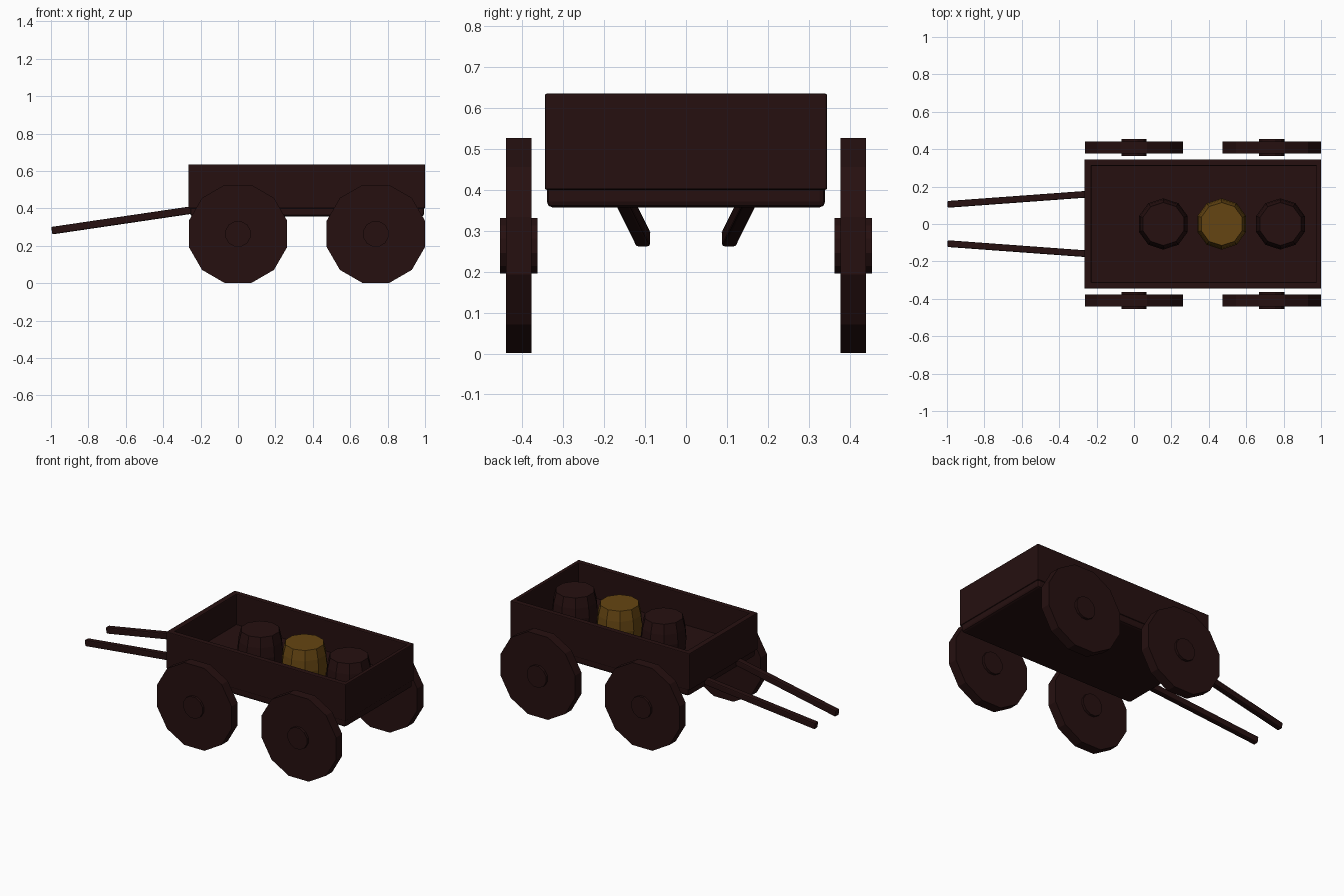
import bpy, bmesh, math
from mathutils import Vector

cube = bpy.data.objects.get("Cube")
if cube:
    bpy.data.objects.remove(cube, do_unlink=True)


def material(name, rgb):
    m = bpy.data.materials.new(name)
    m.use_nodes = True
    m.diffuse_color = (*rgb, 1)
    bsdf = m.node_tree.nodes["Principled BSDF"]
    bsdf.inputs["Base Color"].default_value = (*rgb, 1)
    bsdf.inputs["Roughness"].default_value = 0.8
    return m


wood = material("dark brown wood", (0.019, 0.005, 0.005))
gold = material("gold", (0.13, 0.06, 0.006))


def add_object(name, bm, mat, bevel=0):
    bmesh.ops.recalc_face_normals(bm, faces=bm.faces)
    mesh = bpy.data.meshes.new(name)
    bm.to_mesh(mesh)
    bm.free()
    mesh.materials.append(mat)
    ob = bpy.data.objects.new(name, mesh)
    bpy.context.collection.objects.link(ob)
    if bevel:
        mod = ob.modifiers.new("Bevel", "BEVEL")
        mod.width = bevel
        mod.segments = 2
    return ob


def box(name, lo, hi, bevel):
    lo, hi = Vector(lo), Vector(hi)
    bm = bmesh.new()
    bmesh.ops.create_cube(bm, size=1)
    bmesh.ops.scale(bm, vec=hi - lo, verts=bm.verts)
    bmesh.ops.translate(bm, vec=(lo + hi) / 2, verts=bm.verts)
    return add_object(name, bm, wood, bevel)


def lathe(name, profile, sides, turn, mat):
    """Closed solid from (radius, height) rings around z."""
    bm = bmesh.new()
    rings = []
    for r, z in profile:
        angles = [turn + math.tau * i / sides for i in range(sides)]
        rings.append([bm.verts.new((r * math.cos(a), r * math.sin(a), z)) for a in angles])
    for a, b in zip(rings, rings[1:]):
        for i in range(sides):
            j = (i + 1) % sides
            bm.faces.new((a[i], a[j], b[j], b[i]))
    bm.faces.new(rings[0])
    bm.faces.new(rings[-1])
    return add_object(name, bm, mat)


# Cart bed
box("floor", (-0.255, -0.34, 0.357), (0.995, 0.34, 0.44), 0.014)
box("front_wall", (-0.265, -0.345, 0.4), (-0.228, 0.345, 0.635), 0.005)
box("rear_wall", (0.975, -0.345, 0.4), (1.0, 0.345, 0.635), 0.005)
for side, s in (("left", 1), ("right", -1)):
    y0, y1 = sorted((s * 0.31, s * 0.345))
    box(side + "_side_wall", (-0.265, y0, 0.4), (1.0, y1, 0.635), 0.005)

    # Pull shafts
    a, b = Vector((-0.995, s * 0.105, 0.281)), Vector((-0.2, s * 0.163, 0.398))
    bm = bmesh.new()
    bmesh.ops.create_cube(bm, size=1)
    bmesh.ops.scale(bm, vec=((b - a).length, 0.036, 0.04), verts=bm.verts)
    shaft = add_object(side + "_shaft", bm, wood, 0.006)
    d = b - a
    shaft.location = (a + b) / 2
    shaft.rotation_euler = (0, -math.atan2(d.z, d.xy.length), math.atan2(d.y, d.x))

    # Wheels with hubs
    for end, x in (("front", 0), ("rear", 0.737)):
        for part, r, half in (("wheel", 0.272, 0.031), ("hub", 0.07, 0.046)):
            ob = lathe(f"{end}_{side}_{part}", [(r, -half), (r, half)], 12, math.pi / 12, wood)
            ob.rotation_euler.x = math.pi / 2
            ob.location = (x, s * 0.409, 0.2635)

# Barrels
barrel = [(0.114, 0.385), (0.13, 0.44), (0.137, 0.505), (0.13, 0.57), (0.115, 0.632)]
for name, x, mat in (("front_barrel", 0.157, wood), ("middle_barrel", 0.469, gold), ("rear_barrel", 0.783, wood)):
    ob = lathe(name, barrel, 10, math.pi / 2, mat)
    ob.location.x = x
